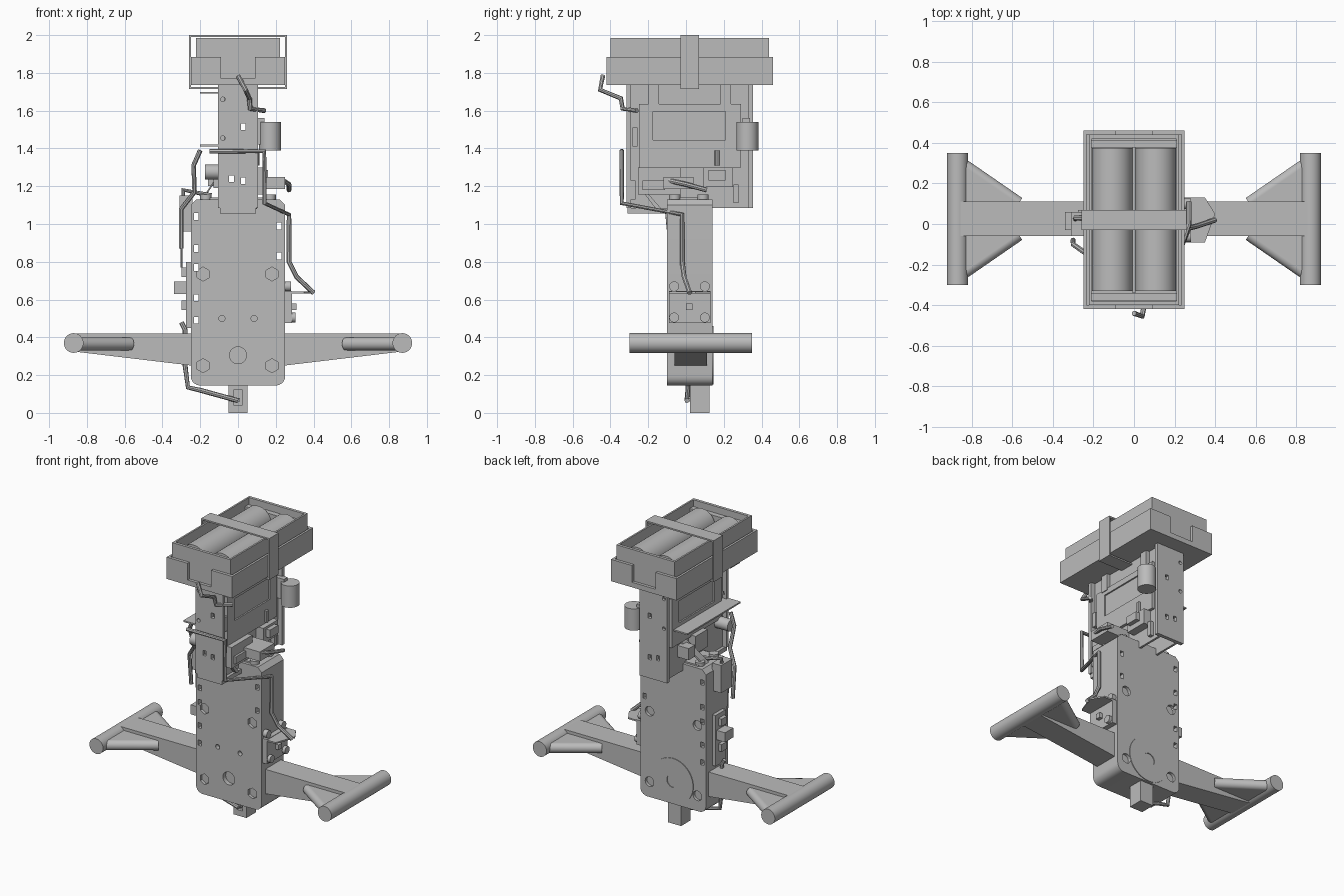
import bpy, bmesh, math
from mathutils import Vector

cube = bpy.data.objects.get("Cube")
if cube:
    bpy.data.objects.remove(cube, do_unlink=True)

grey = bpy.data.materials.new("plain grey")
grey.use_nodes = True
GREY = (0.5, 0.5, 0.5, 1)
grey.diffuse_color = GREY
grey.node_tree.nodes["Principled BSDF"].inputs["Base Color"].default_value = GREY


def finish(name, bm):
    bmesh.ops.recalc_face_normals(bm, faces=bm.faces)
    mesh = bpy.data.meshes.new(name)
    bm.to_mesh(mesh)
    bm.free()
    mesh.materials.append(grey)
    ob = bpy.data.objects.new(name, mesh)
    bpy.context.collection.objects.link(ob)
    return ob


def activate(ob):
    bpy.ops.object.select_all(action='DESELECT')
    ob.select_set(True)
    bpy.context.view_layer.objects.active = ob


def smooth(ob):
    activate(ob)
    bpy.ops.object.shade_smooth_by_angle(angle=math.radians(35))
    return ob


def box(name, x, y, z):
    """Box from (min, max) pairs."""
    bm = bmesh.new()
    bmesh.ops.create_cube(bm, size=1)
    for v in bm.verts:
        v.co = [r[0] if c < 0 else r[1] for c, r in zip(v.co, (x, y, z))]
    return finish(name, bm)


def rod(name, a, b, r, sides=24):
    """Cylinder between two points."""
    a, b = Vector(a), Vector(b)
    bm = bmesh.new()
    bmesh.ops.create_cone(bm, cap_ends=True, segments=sides, radius1=r, radius2=r, depth=(b - a).length)
    turn = (b - a).to_track_quat('Z', 'Y').to_matrix().to_4x4()
    turn.translation = (a + b) / 2
    bmesh.ops.transform(bm, matrix=turn, verts=bm.verts)
    ob = finish(name, bm)
    return smooth(ob) if sides > 8 else ob


def prism(name, outline, offset):
    """Extrude a flat outline of 3D points along an offset."""
    bm = bmesh.new()
    face = bm.faces.new([bm.verts.new(p) for p in outline])
    out = bmesh.ops.extrude_face_region(bm, geom=[face])
    bmesh.ops.translate(bm, vec=offset, verts=[g for g in out["geom"] if isinstance(g, bmesh.types.BMVert)])
    return finish(name, bm)


def wire(name, points, r=0.013):
    curve = bpy.data.curves.new(name, 'CURVE')
    curve.dimensions = '3D'
    curve.bevel_depth = r
    curve.bevel_resolution = 2
    curve.use_fill_caps = True
    line = curve.splines.new('POLY')
    line.points.add(len(points) - 1)
    for p, co in zip(line.points, points):
        p.co = (*co, 1)
    curve.materials.append(grey)
    ob = bpy.data.objects.new(name, curve)
    bpy.context.collection.objects.link(ob)
    activate(ob)
    bpy.ops.object.convert(target='MESH')
    return smooth(bpy.context.object)


def cut(ob, cutters):
    for c in cutters:
        mod = ob.modifiers.new("cut", 'BOOLEAN')
        mod.operation = 'DIFFERENCE'
        mod.solver = 'EXACT'
        mod.object = c
        activate(ob)
        bpy.ops.object.modifier_apply(modifier=mod.name)
        bpy.data.objects.remove(c, do_unlink=True)


# Main body with rounded bottom corners, bolt recesses and through slots
F, B = -0.10, 0.14
outline = [(-0.25, F, 1.10), (-0.22, F, 1.13), (0.22, F, 1.13), (0.25, F, 1.10)]
for sx, start in ((1, 0), (-1, 90)):
    for i in range(6):
        a = math.radians(start + i * 18)
        outline.append((sx * 0.2 + 0.05 * math.cos(a), F, 0.195 - 0.05 * math.sin(a)))
body = prism("main_body", outline, (0, B - F, 0))
cutters = []
for x in (-0.185, 0.18):
    for z in (0.25, 0.735):
        cutters += [rod("cutter", (x, F - 0.02, z), (x, F + 0.02, z), 0.037, 6),
                    rod("cutter", (x, B - 0.02, z), (x, B + 0.02, z), 0.033)]
for x, z, r in ((-0.085, 0.5, 0.016), (0.085, 0.5, 0.016), (0, 0.305, 0.045)):
    cutters.append(rod("cutter", (x, F - 0.02, z), (x, F + 0.03, z), r))
for x, levels in ((-0.222, (0.49, 0.61, 0.77, 0.87, 1.04)), (0.217, (0.83, 0.99))):
    for z in levels:
        cutters.append(box("cutter", (x - 0.012, x + 0.012), (-0.2, 0.2), (z - 0.018, z + 0.018)))
cut(body, cutters)
smooth(body)

# Rear pivot disc and hub
disc = rod("rear_disc", (0, B - 0.01, 0.305), (0, B + 0.005, 0.305), 0.155, 48)
cut(disc, [rod("cutter", (0, B - 0.005, 0.305), (0, B + 0.03, 0.305), 0.045)])

# Top cover with bolts
box("top_cover", (-0.18, 0.18), (-0.08, 0.12), (1.12, 1.14))
for x in (-0.17, 0.17):
    for y in (-0.06, 0.09):
        rod("top_bolt", (x, y, 1.12), (x, y, 1.155), 0.03)

# Side arms, cross bars and gussets
for s, side in ((1, "left"), (-1, "right")):
    prism(side + "_arm", [(s * 0.24, -0.06, 0.25), (s * 0.87, -0.06, 0.325),
                          (s * 0.87, -0.06, 0.42), (s * 0.24, -0.06, 0.42)], (0, 0.17, 0))
    rod(side + "_cross_bar", (s * 0.87, -0.30, 0.37), (s * 0.87, 0.35, 0.37), 0.052, 40)
    for y0, y1 in ((-0.05, -0.25), (0.10, 0.30)):
        inner, outer = (s * 0.57, y0, 0.365), (s * 0.86, y1, 0.365)
        rod(side + "_gusset_edge", inner, outer, 0.034)
        prism(side + "_gusset", [(s * 0.57, y0, 0.331), (s * 0.86, y1, 0.331), (s * 0.86, y0, 0.331)], (0, 0, 0.068))

# Lower plug
plug = box("lower_plug", (-0.05, 0.05), (0.02, 0.125), (0, 0.16))
cut(plug, [box("cutter", (-0.02, 0.02), (0, 0.04), (0.04, 0.125))])
box("plug_key", (-0.01, 0.01), (0.015, 0.05), (0.06, 0.08))

# Upper frame: front and rear plates, side boards
for name, y in (("front_plate", (-0.315, -0.29)), ("rear_plate", (0.33, 0.355))):
    plate = box(name, (-0.105, 0.105), y, (1.085, 1.735))
    holes = [rod("cutter", (-0.08, -0.5, z), (-0.08, 0.5, z), 0.012) for z in (1.455, 1.66)]
    for x, z in ((0.028, 1.515), (-0.035, 1.24), (0.028, 1.23)):
        holes.append(box("cutter", (x - 0.013, x + 0.013), (-0.5, 0.5), (z - 0.017, z + 0.017)))
    cut(plate, holes)
box("front_lip", (-0.095, 0.095), (-0.31, -0.10), (1.055, 1.085))
for s, side in ((1, "left"), (-1, "right")):
    lo, hi = sorted((s * 0.06, s * 0.075))
    box(side + "_board", (lo, hi), (-0.3, 0.34), (1.085, 1.735))
    lo, hi = sorted((s * 0.07, s * 0.095))
    panel = box(side + "_panel", (lo, hi), (-0.25, 0.29), (1.30, 1.635))
    lo, hi = sorted((s * 0.085, s * 0.12))
    cut(panel, [box("cutter", (lo, hi), (-0.175, 0.21), (1.445, 1.595))])
    for y in (-0.17, 0.21):
        lo, hi = sorted((s * 0.05, s * 0.1))
        box(side + "_post", (lo, hi), (y - 0.028, y + 0.028), (1.62, 1.74))

# Battery tray, open-topped upper wall, cells and strap
tray = box("battery_tray", (-0.25, 0.25), (-0.42, 0.46), (1.735, 1.885))
cut(tray, [box("cutter", (-0.235, 0.235), (-0.40, 0.44), (1.76, 2)),
           box("cutter", (-0.09, 0.09), (-0.6, 0.6), (1.77, 2))])
holder = box("battery_holder", (-0.222, 0.222), (-0.40, 0.44), (1.745, 1.985))
cut(holder, [box("cutter", (-0.21, 0.21), (-0.38, 0.42), (1.77, 2.1))])
for y in (-0.36, 0.395):
    box("cell_stop", (-0.21, 0.21), (y - 0.018, y + 0.018), (1.76, 1.94))
box("cell_divider", (-0.008, 0.008), (-0.34, 0.38), (1.76, 1.87))
for x in (-0.108, 0.108):
    rod("battery_cell", (x, -0.33, 1.872), (x, 0.375, 1.872), 0.1, 40)
strap = box("battery_strap", (-0.26, 0.26), (-0.03, 0.07), (1.715, 2.0))
cut(strap, [box("cutter", (-0.25, 0.25), (-0.2, 0.2), (1.725, 1.99))])

# Parts on the left of the upper frame
rod("capacitor", (0.17, 0.325, 1.39), (0.17, 0.325, 1.54), 0.058, 32)
box("capacitor_mount", (0.07, 0.14), (0.30, 0.34), (1.42, 1.56))
box("front_module", (0.07, 0.13), (-0.255, -0.03), (1.155, 1.30))
box("front_module_cap", (0.12, 0.145), (-0.23, -0.11), (1.18, 1.23))
box("socket", (0.07, 0.25), (-0.12, 0.04), (1.185, 1.25))
box("rear_module", (0.07, 0.13), (0.09, 0.25), (1.195, 1.30))
box("rear_module_cap", (0.12, 0.16), (0.12, 0.21), (1.23, 1.285))
for y, z in ((-0.28, 1.18), (0.265, 1.16), (-0.27, 1.46)):
    box("chip", (0.07, 0.1), (y - 0.013, y + 0.013), (z - 0.05, z + 0.05))
wire("short_link", [(0.1, 0.165, 1.31), (0.1, 0.165, 1.39)])
wire("socket_wire", [(0.24, -0.09, 1.23), (0.27, 0, 1.21), (0.27, 0.11, 1.18)])
prism("left_brace", [(0.07, -0.22, 1.16), (0.07, -0.2, 1.16), (0.07, -0.13, 1.08), (0.07, -0.16, 1.08)], (0.03, 0, 0))

# Parts on the right of the upper frame
box("right_shelf", (-0.2, -0.07), (-0.31, 0.27), (1.41, 1.42))
box("right_tab", (-0.2, -0.07), (-0.3, -0.2), (1.69, 1.70))
prism("right_brace", [(-0.08, 0.12, 1.30), (-0.08, 0.17, 1.30), (-0.2, 0.07, 1.12), (-0.2, 0.02, 1.12)], (0, 0, -0.015))
rod("small_motor", (-0.175, -0.24, 1.275), (-0.07, -0.24, 1.275), 0.04)
box("right_module", (-0.13, -0.07), (-0.05, 0.08), (1.19, 1.31))
box("right_chip", (-0.16, -0.07), (0.13, 0.2), (1.2, 1.28))

# Connector block on the left of the body
box("connector_block", (0.25, 0.285), (-0.09, 0.13), (0.475, 0.645))
box("connector_pin", (0.28, 0.31), (0, 0.035), (0.545, 0.58))
prism("connector_shelf", [(0.25, -0.09, 0.632), (0.25, 0.13, 0.632), (0.35, 0.13, 0.632),
                          (0.40, 0.05, 0.632), (0.35, -0.09, 0.632)], (0, 0, 0.01))
for y in (-0.063, 0.1):
    for z, end in ((0.505, 0.305), (0.67, 0.28)):
        rod("connector_bolt", (0.24, y, z), (end, y, z), 0.026)

# Switches on the right of the body
box("switch_strip", (-0.275, -0.25), (-0.04, 0.07), (0.45, 0.8))
box("switch_block", (-0.34, -0.26), (-0.03, 0.06), (0.63, 0.695))
for z in (0.57, 0.745):
    box("switch_button", (-0.3, -0.27), (-0.02, 0.04), (z - 0.025, z + 0.025))
box("cable_box", (-0.31, -0.24), (-0.06, 0.06), (0.96, 1.15))

# Wiring
wire("battery_wire", [(0, -0.44, 1.785), (0.04, -0.455, 1.71), (0.06, -0.345, 1.665),
                      (0.065, -0.335, 1.61), (0.14, -0.26, 1.6)])
wire("front_wire", [(-0.15, -0.34, 1.385), (0.14, -0.34, 1.385), (0.14, -0.34, 1.11),
                    (0.27, -0.02, 1.05), (0.27, -0.02, 0.8), (0.31, -0.01, 0.72), (0.40, 0.02, 0.635)])
wire("right_wire", [(-0.2, -0.2, 1.39), (-0.235, -0.19, 1.31), (-0.23, -0.15, 1.17),
                    (-0.3, -0.1, 1.08), (-0.3, -0.08, 0.87)])
wire("right_link", [(-0.29, 0.02, 1.1), (-0.29, 0.03, 1.18), (-0.14, 0.03, 1.15)])
wire("switch_wire", [(-0.3, -0.03, 0.96), (-0.3, -0.02, 0.77)], 0.005)
wire("lower_wire", [(-0.3, 0.01, 0.48), (-0.28, 0.01, 0.44), (-0.28, 0.01, 0.25),
                    (-0.265, 0.01, 0.135), (-0.2, 0.01, 0.12), (0, 0.005, 0.065)])
